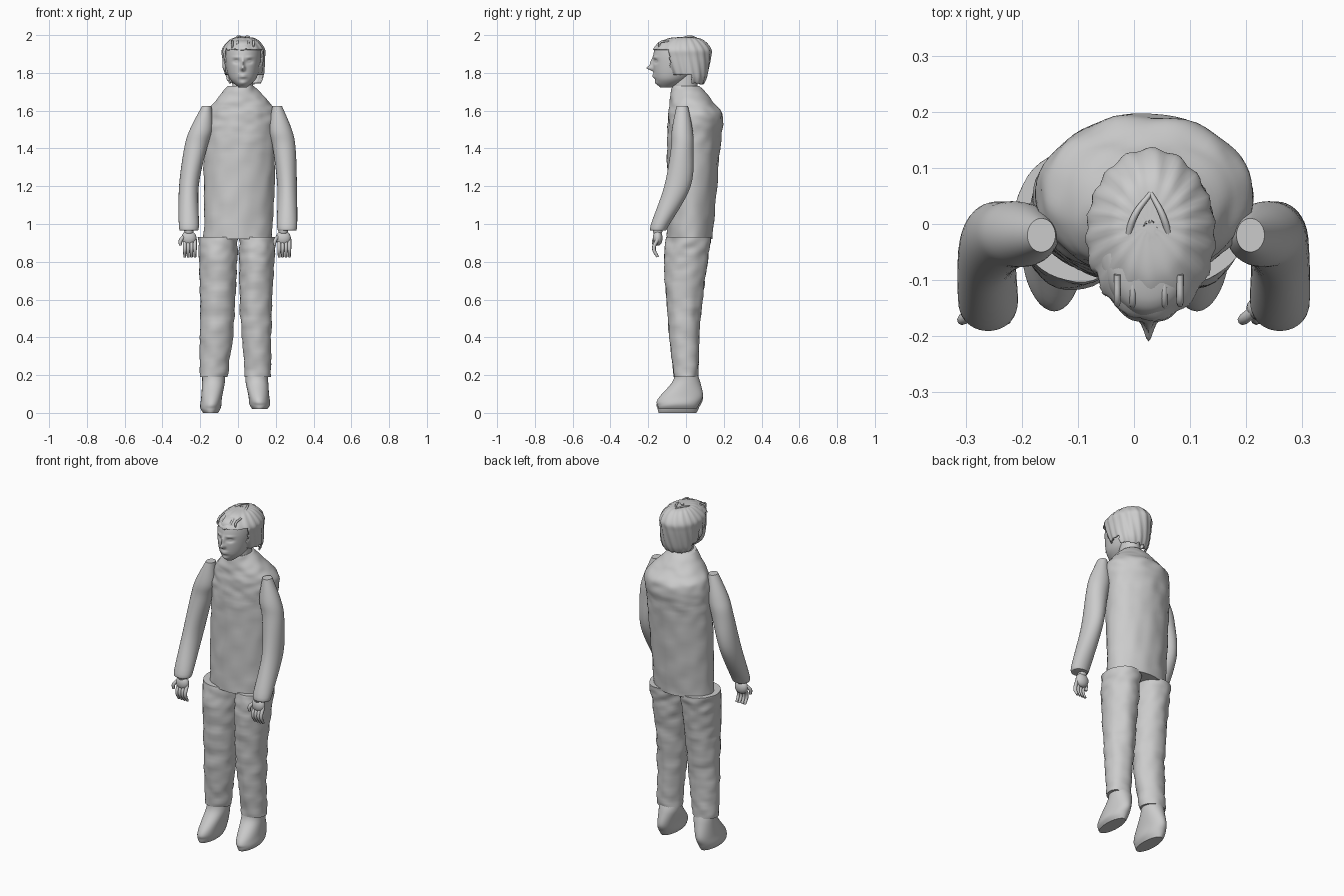
import bpy, bmesh, math
from mathutils import Vector, noise

default_cube = bpy.data.objects.get("Cube")
if default_cube:
    bpy.data.objects.remove(default_cube, do_unlink=True)

grey = bpy.data.materials.new("plain grey")
grey.use_nodes = True
grey.diffuse_color = (.6, .6, .6, 1)
grey.node_tree.nodes["Principled BSDF"].inputs["Base Color"].default_value = grey.diffuse_color


def finish(name, bm, angle=50):
    """Turn a bmesh into a smooth shaded object."""
    bmesh.ops.recalc_face_normals(bm, faces=bm.faces)
    mesh = bpy.data.meshes.new(name)
    bm.to_mesh(mesh)
    bm.free()
    mesh.materials.append(grey)
    obj = bpy.data.objects.new(name, mesh)
    bpy.context.collection.objects.link(obj)
    bpy.ops.object.select_all(action='DESELECT')
    obj.select_set(True)
    bpy.context.view_layer.objects.active = obj
    bpy.ops.object.shade_smooth_by_angle(angle=math.radians(angle))
    return obj


def smooth_rings(rings, steps):
    """Interpolate between rings with a curve passing through each one."""
    rings = [Vector(ring) for ring in rings]
    padded = [rings[0]] + rings + [rings[-1]]
    result = []
    for before, start, end, after in zip(padded, rings, rings[1:], padded[3:]):
        leave, arrive = (end - before) / 2, (after - start) / 2
        for step in range(steps):
            t = step / steps
            blend = t * t * (3 - 2 * t)
            tangents = leave * t * (1 - t) ** 2 - arrive * t * t * (1 - t)
            result.append(start.lerp(end, blend) + tangents)
    return result + [rings[-1]]


def loft(rings, steps=6, sides=40, wrinkle=0):
    """Skin ellipses given as (height, centre x, centre y, radius x, radius y)."""
    bm = bmesh.new()
    loops = []
    for z, centre_x, centre_y, radius_x, radius_y in smooth_rings(rings, steps):
        loop = []
        for side in range(sides):
            angle = math.tau * side / sides
            outward = Vector((math.cos(angle), math.sin(angle), 0))
            point = Vector((centre_x + radius_x * outward.x, centre_y + radius_y * outward.y, z))
            crease = noise.noise(Vector((point.x, point.y, point.z * 1.5)) * 16)
            loop.append(bm.verts.new(point + outward * crease * wrinkle))
        loops.append(loop)
    for lower, upper in zip(loops, loops[1:]):
        for side in range(sides):
            bm.faces.new((lower[side - 1], lower[side], upper[side], upper[side - 1]))
    bm.faces.new(loops[0])
    bm.faces.new(loops[-1])
    return bm


def mirrored(rings, shift):
    """Copy rings to the other side, offset by a rule in height."""
    return [(z, shift(z) - x, y, radius_x, radius_y) for z, x, y, radius_x, radius_y in rings]


def ball(name, centre, size):
    bm = bmesh.new()
    bmesh.ops.create_uvsphere(bm, u_segments=20, v_segments=12, radius=1)
    bmesh.ops.scale(bm, vec=size, verts=bm.verts)
    bmesh.ops.translate(bm, vec=centre, verts=bm.verts)
    finish(name, bm)


def strand(name, points, radius=.01):
    """Tapered round strand along a few points."""
    curve = bpy.data.curves.new(name, 'CURVE')
    curve.dimensions = '3D'
    curve.bevel_depth = radius
    curve.bevel_resolution = 2
    curve.resolution_u = 5
    curve.use_fill_caps = True
    spline = curve.splines.new('BEZIER')
    spline.bezier_points.add(len(points) - 1)
    for knot, point in zip(spline.bezier_points, points):
        knot.co = point
        knot.handle_left_type = knot.handle_right_type = 'AUTO'
    spline.bezier_points[-1].radius = .7
    curve.materials.append(grey)
    bpy.context.collection.objects.link(bpy.data.objects.new(name, curve))


# Loose padded top with sloping shoulders, and the neck
torso = [(.92, 0, .02, .18, .12), (1.4, .01, .04, .19, .14), (1.57, .02, .05, .19, .145),
         (1.64, .02, .03, .15, .12), (1.73, .015, 0, .07, .075)]
finish("torso", loft(torso, steps=12, sides=64, wrinkle=.007))
finish("neck", loft([(1.66, .02, -.01, .06, .07), (1.8, .03, 0, .05, .06)]))

# Trouser legs, the left one slightly slimmer
leg = [(.19, -.13, 0, .075, .065), (.5, -.11, -.01, .09, .085),
       (.8, -.105, 0, .1, .115), (.93, -.105, .015, .105, .12)]
for name, rings in ("right_leg", leg), ("left_leg", mirrored(leg, lambda z: .03 * (z - 1))):
    slim = .007 if name == "left_leg" else 0
    rings = [(z, x, y, radius_x - slim, radius_y) for z, x, y, radius_x, radius_y in rings]
    finish(name, loft(rings, steps=14, wrinkle=.008))

# Shoes, with the toe sloping down and the left sole raised a little
shoe = [(0, -.145, -.045, .04, .1), (.03, -.145, -.04, .055, .11), (.08, -.14, -.03, .055, .12),
        (.16, -.13, 0, .06, .075), (.21, -.13, 0, .06, .06)]
for name, rings, lift in ("right_shoe", shoe, 0), ("left_shoe", mirrored(shoe, lambda z: -.03), .02):
    bm = loft(rings)
    for vert in bm.verts:
        toe = max(0, -.05 - vert.co.y)
        vert.co.z += lift * (1 - vert.co.z * 5) - toe * min(.2, vert.co.z * 3)
    finish(name, bm)

# Arms, bent forward at the elbow
arm = [(.965, -.26, -.14, .04, .035), (.99, -.26, -.14, .053, .048), (1.2, -.26, -.045, .052, .07),
       (1.4, -.225, -.02, .06, .06), (1.5, -.195, -.02, .06, .055), (1.625, -.165, -.02, .025, .03)]
finish("right_arm", loft(arm))
finish("left_arm", loft(mirrored(arm, lambda z: max(0, z - 1.2) / 10)))

# Hands: wrist, palm, four curled fingers and a thumb
for side, x in ("right", -.26), ("left", .24):
    y = -.15
    ball(side + "_wrist", (x, y, .965), (.025, .025, .03))
    ball(side + "_palm", (x, y, .925), (.04, .026, .04))
    for number, finger in enumerate(("index", "middle", "ring", "little")):
        root = x + .018 * number - .022
        strand(f"{side}_{finger}_finger", [(root, y, .92), (root, y - .02, .87), (root, y, .825)])
    strand(side + "_thumb", [(x - .02, y, .94), (x - .045, y - .02, .91), (x - .045, y - .02, .885)])

# Head, with the features pushed out of its front
middle = .026
head = [(1.722, middle, -.1, .02, .035), (1.77, middle, -.075, .07, .09),
        (1.86, middle, -.04, .094, .135), (1.93, middle, -.03, .094, .135),
        (1.965, middle, -.03, .075, .11), (1.985, middle, -.02, .03, .05)]


def bump(bm, offset, height, width, tall, depth):
    """Raise or sink a soft spot on the face."""
    for vert in bm.verts:
        if vert.co.y < -.07:
            across = (vert.co.x - middle - offset) / width
            upward = (vert.co.z - height) / tall
            vert.co.y -= depth * math.exp(-across ** 2 - upward ** 2)


bm = loft(head, steps=16, sides=120)
nose_tip, nose_bridge = (0, 1.825, .011, .012, .03), (0, 1.85, .008, .025, .016)
lips, mouth_line, chin = (0, 1.783, .022, .01, .013), (0, 1.783, .026, .003, -.006), (0, 1.745, .025, .013, .01)
for feature in nose_tip, nose_bridge, lips, mouth_line, chin:
    bump(bm, *feature)
for side in -1, 1:
    eye = side * .035
    socket, eyeball, brow = (eye, 1.86, .016, .01, -.014), (eye, 1.86, .01, .004, .009), (eye, 1.883, .02, .006, .005)
    for feature in socket, eyeball, brow:
        bump(bm, *feature)
finish("head", bm, angle=80)
for side, name in (-1, "right_ear"), (1, "left_ear"):
    ball(name, (middle + side * .095, -.03, 1.845), (.014, .022, .036))

# Hair: a shell around the skull, trimmed along a hairline that drops to the back
hair = [(1.73, .035, .02, .075, .065), (1.78, .035, .01, .1, .1), (1.88, .03, -.015, .112, .145),
        (1.93, .03, -.02, .11, .15), (1.98, .03, -.01, .065, .09), (1.99, .03, -.01, .01, .01)]
bm = loft(hair, steps=10, sides=80)


def beyond_hairline(point):
    hairline = 1.925 if point.y < -.085 else 1.79 if point.y < .03 else 1.742
    return point.z < hairline + noise.noise(point * 45) / 120


trimmed = [face for face in bm.faces if beyond_hairline(face.calc_center_median())]
bmesh.ops.delete(bm, geom=trimmed, context='FACES')
for vert in bm.verts:
    outward = Vector((vert.co.x - middle, vert.co.y, 0)).normalized()
    vert.co += outward * math.sin(math.atan2(outward.y, outward.x) * 17 + vert.co.z * 30) / 350
shell = finish("hair", bm)
thickness = shell.modifiers.new("thickness", 'SOLIDIFY')
thickness.thickness = .008

# Raised locks looping over the crown, and locks of the fringe
for side, name in (-1, "right"), (1, "left"):
    root = middle + side * .04
    strand(name + "_crown_lock", [(root, -.035, 1.975), (root - side * .015, .015, 1.993), (.03, .055, 1.985)], .006)
for number in range(5):
    x = .028 * number - .03
    front = abs(x - middle) * .4 - .162
    strand(f"fringe_lock_{number + 1}", [(x, -.09, 1.97), (x, -.14, 1.957), (x, front, 1.93)], .006)
